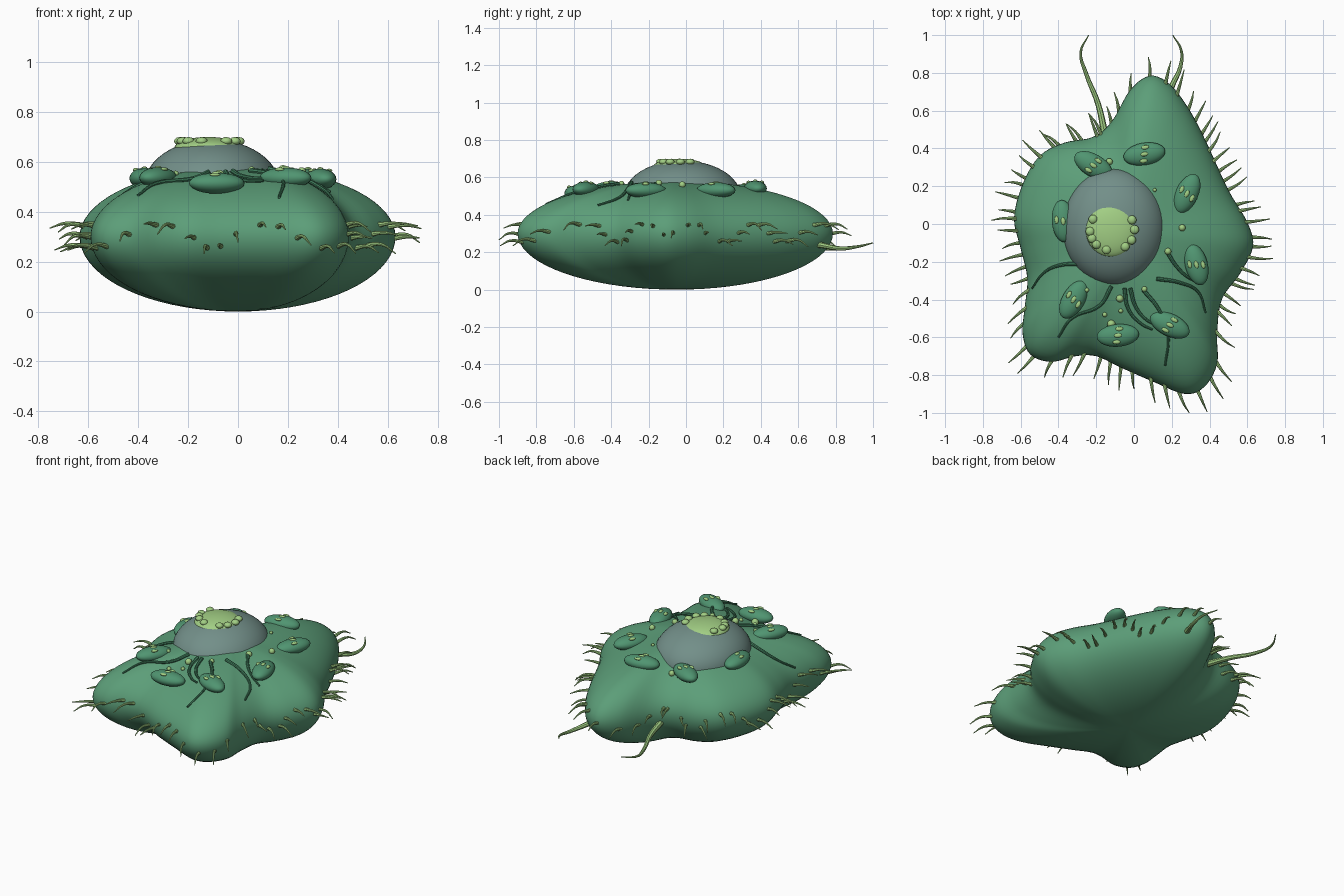
import bpy, bmesh, math, random
from mathutils import Vector

random.seed(4)
if "Cube" in bpy.data.objects:
    bpy.data.objects.remove(bpy.data.objects["Cube"], do_unlink=True)


def material(name, rgb):
    m = bpy.data.materials.new(name)
    m.use_nodes = True
    m.diffuse_color = (*rgb, 1)
    m.node_tree.nodes["Principled BSDF"].inputs["Base Color"].default_value = (*rgb, 1)
    return m


GREEN = material("membrane green", (0.107, 0.342, 0.19))
ORGAN = material("organelle green", (0.08, 0.3, 0.165))
DARK = material("strand green", (0.055, 0.22, 0.115))
GREY = material("nucleus grey green", (0.17, 0.275, 0.25))
LIGHT = material("pale green", (0.36, 0.62, 0.23))

# Lobed outline of the cell, counter-clockwise
OUTLINE = [Vector(p) for p in (
    (.63, -.12), (.60, .01), (.50, .18), (.38, .44), (.29, .61), (.19, .74), (.085, .785),
    (-.02, .71), (-.12, .54), (-.22, .46), (-.37, .43), (-.5, .36), (-.59, .21),
    (-.635, .03), (-.6, -.13), (-.565, -.29), (-.58, -.45), (-.59, -.58), (-.55, -.69),
    (-.44, -.73), (-.31, -.7), (-.2, -.7), (-.07, -.76), (.09, -.83), (.27, -.9),
    (.375, -.86), (.44, -.74), (.44, -.58), (.465, -.4), (.56, -.265))]
CENTRE = Vector((0, -.05))
MID, UP, DOWN = .3, .28, .3


def smooth_loop(pts, steps):
    """Closed Catmull-Rom curve through the points."""
    out, n = [], len(pts)
    for i in range(n):
        a, b, c, d = (pts[(i + k) % n] for k in (-1, 0, 1, 2))
        for s in range(steps):
            t = s / steps
            out.append(.5 * (2 * b + (c - a) * t + (2 * a - 5 * b + 4 * c - d) * t * t
                             + (3 * b - a - 3 * c + d) * t ** 3))
    return out


RIM = smooth_loop(OUTLINE, 5)


def rim_at(angle):
    """Rim point lying in the given direction from the centre."""
    ray = Vector((math.cos(angle), math.sin(angle)))
    return max(RIM, key=lambda p: (p - CENTRE).normalized().dot(ray))


def top_z(x, y):
    """Height of the upper membrane."""
    d = Vector((x, y)) - CENTRE
    r = (rim_at(math.atan2(d.y, d.x)) - CENTRE).length
    return MID + UP * math.sqrt(max(0, 1 - (d.length / r) ** 2))


def finish(bm, name, mat):
    bmesh.ops.recalc_face_normals(bm, faces=bm.faces)
    for f in bm.faces:
        f.smooth = True
    me = bpy.data.meshes.new(name)
    bm.to_mesh(me)
    bm.free()
    me.materials.append(mat)
    ob = bpy.data.objects.new(name, me)
    bpy.context.collection.objects.link(ob)
    return ob


def ellipsoid(name, loc, size, mat, turn=0, seg=24):
    bm = bmesh.new()
    bmesh.ops.create_uvsphere(bm, u_segments=seg, v_segments=seg // 2, radius=1)
    ob = finish(bm, name, mat)
    ob.location, ob.scale, ob.rotation_euler.z = loc, size, math.radians(turn)
    return ob


def tubes(name, paths, radius, mat, tip=1.0):
    """Tapered tubes along smooth paths, turned into one mesh."""
    cu = bpy.data.curves.new(name, "CURVE")
    cu.dimensions = "3D"
    cu.bevel_depth, cu.bevel_resolution, cu.resolution_u = radius, 2, 5
    cu.use_fill_caps = True
    for path in paths:
        sp = cu.splines.new("BEZIER")
        sp.bezier_points.add(len(path) - 1)
        for i, (bp, co) in enumerate(zip(sp.bezier_points, path)):
            bp.co = co
            bp.handle_left_type = bp.handle_right_type = "AUTO"
            bp.radius = 1 + (tip - 1) * i / (len(path) - 1)
    cu.materials.append(mat)
    ob = bpy.data.objects.new(name, cu)
    bpy.context.collection.objects.link(ob)
    bpy.ops.object.select_all(action="DESELECT")
    ob.select_set(True)
    bpy.context.view_layer.objects.active = ob
    bpy.ops.object.convert(target="MESH")
    bpy.ops.object.shade_smooth_by_angle()


# Cell body: the outline swept over an elliptical section
bm = bmesh.new()
ROWS = 36
rings = []
for j in range(1, ROWS):
    a = -math.pi / 2 + math.pi * j / ROWS
    z = MID + math.sin(a) * (UP if a > 0 else DOWN)
    rings.append([bm.verts.new((*(CENTRE + (p - CENTRE) * math.cos(a)), z)) for p in RIM])
n = len(RIM)
for lo, hi in zip(rings, rings[1:]):
    for i in range(n):
        bm.faces.new((lo[i], lo[(i + 1) % n], hi[(i + 1) % n], hi[i]))
for ring, z in ((rings[0], 0), (rings[-1], MID + UP)):
    pole = bm.verts.new((*CENTRE, z))
    for i in range(n):
        bm.faces.new((ring[i], ring[(i + 1) % n], pole))
finish(bm, "cell_body", GREEN)

# Nucleus, nucleolus and its ring of beads
ellipsoid("nucleus", (-.105, -.02, .5), (.273, .312, .19), GREY, seg=48)
ellipsoid("nucleolus", (-.12, -.035, .657), (.135, .14, .043), LIGHT, seg=32)
for i, deg in enumerate((150, 185, 205, 225, 255, 305, 330, 0, 28)):
    a = math.radians(deg)
    ellipsoid(f"nucleolus_bead_{i}", (-.115 + .118 * math.cos(a), -.03 + .11 * math.sin(a), .683),
              (.024, .024, .017), LIGHT, seg=12)

# Oval organelles with three pale spots each
for i, (x, y, turn) in enumerate((
        (.055, .37, 10), (.28, .16, 65), (.33, -.215, 105), (.19, -.535, -25),
        (-.085, -.59, 5), (-.32, -.4, 60), (-.375, .015, 95), (-.215, .31, -30))):
    z = .4 * top_z(x, y) + .6 * .54
    ellipsoid(f"organelle_{i}", (x, y, z), (.112, .06, .042), ORGAN, turn)
    a = math.radians(turn)
    for k in (-1, 0, 1):
        s, t = .01 * k, .034 * k
        ellipsoid(f"organelle_{i}_spot_{k + 1}",
                  (x + s * math.cos(a) - t * math.sin(a), y + s * math.sin(a) + t * math.cos(a),
                   z + .04 - .006 * abs(k)), (.021, .012, .008), LIGHT, turn, 12)

# Strands running outward from the nucleus over the membrane
strands = (
    ((-.27, -.21), (-.4, -.22), (-.48, -.26), (-.54, -.34)),
    ((-.12, -.33), (-.18, -.43), (-.33, -.5), (-.4, -.6)),
    ((-.05, -.34), (-.03, -.45), (.04, -.53), (.1, -.56)),
    ((-.02, -.34), (.01, -.44), (.07, -.51), (.13, -.54)),
    ((.05, -.35), (.13, -.45), (.18, -.58), (.165, -.75)),
    ((.12, -.29), (.24, -.31), (.34, -.36), (.38, -.47)),
    ((.17, -.14), (.23, -.23), (.3, -.29), (.37, -.31)))
tubes("strands", [[(x, y, top_z(x, y) + .006) for x, y in s] for s in strands], .011, DARK, .5)

# Loose vesicles on the membrane
for i, (x, y, r) in enumerate((
        (-.13, .33, .018), (-.075, -.395, .02), (-.12, -.53, .022), (-.155, -.48, .013),
        (.255, -.02, .018), (.18, -.145, .018), (.055, -.345, .015), (.11, .18, .01),
        (-.25, -.35, .012), (-.07, -.46, .012))):
    ellipsoid(f"vesicle_{i}", (x, y, top_z(x, y) + r * .4), (r, r, r), LIGHT, seg=12)

# Short cilia around the rim
cilia = []
COUNT = 64
for i in range(COUNT):
    a = math.tau * (i + random.uniform(-.2, .2)) / COUNT
    p = rim_at(a)
    out = (p - CENTRE).normalized()
    side = Vector((-out.y, out.x)) * random.uniform(-.012, .03)
    size = random.uniform(.085, .125)
    z = MID + .05 * math.sin(i * 1.05)
    drop = random.uniform(-.03, .008)
    cilia.append([(*(p - out * .02), z), (*(p + out * size * .5 + side * .3), z + .008),
                  (*(p + out * size + side), z + drop)])
tubes("cilia", cilia, .011, LIGHT, .2)

# Two long flagella at the back
tubes("flagella", [
    [(-.155, .48, .25), (-.19, .635, .235), (-.255, .8, .22), (-.282, .91, .23), (-.24, 1.0, .25)],
    [(.17, .66, .25), (.205, .74, .235), (.245, .83, .22), (.25, .92, .23), (.205, 1.0, .25)],
], .019, LIGHT, .15)
